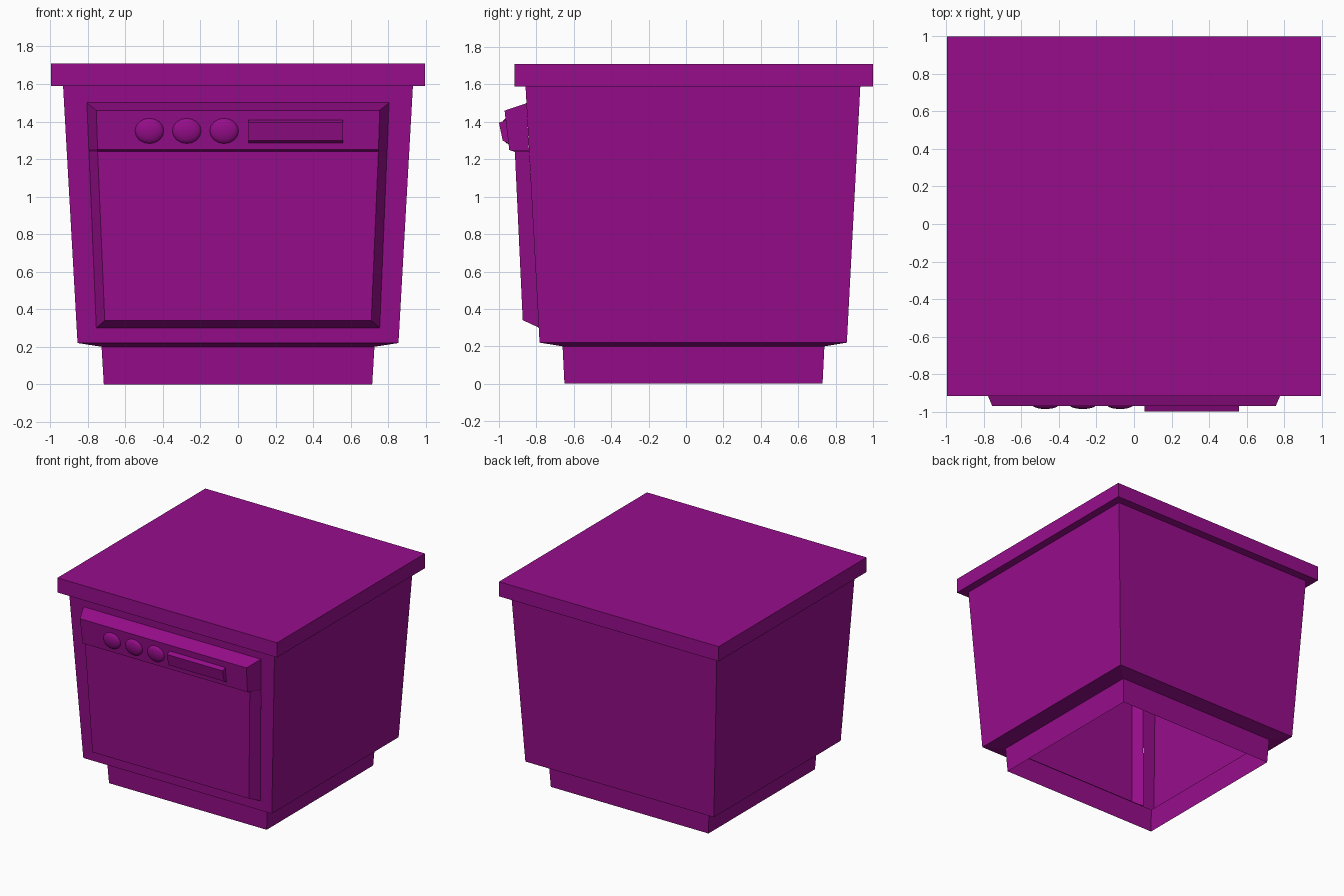
import bpy, bmesh, math

if "Cube" in bpy.data.objects:
    bpy.data.objects.remove(bpy.data.objects["Cube"])

mat = bpy.data.materials.new("purple")
mat.diffuse_color = (0.31, 0.004, 0.26, 1)
mat.use_nodes = True
mat.node_tree.nodes["Principled BSDF"].inputs["Base Color"].default_value = mat.diffuse_color


def finish(name, bm):
    bmesh.ops.remove_doubles(bm, verts=bm.verts, dist=1e-5)
    bmesh.ops.recalc_face_normals(bm, faces=bm.faces)
    me = bpy.data.meshes.new(name)
    bm.to_mesh(me)
    bm.free()
    ob = bpy.data.objects.new(name, me)
    bpy.context.collection.objects.link(ob)
    me.materials.append(mat)
    return ob


def bridge(bm, a, b):
    n = len(a)
    return [bm.faces.new((a[i], a[(i + 1) % n], b[(i + 1) % n], b[i])) for i in range(n)]


def loft(levels, cap=False):
    """Open shell through rectangles (half width, front y, back y, z)."""
    bm = bmesh.new()
    rings = [[bm.verts.new(p) for p in ((-w, f, z), (w, f, z), (w, b, z), (-w, b, z))]
             for w, f, b, z in levels]
    faces = [bridge(bm, a, b) for a, b in zip(rings, rings[1:])]
    if cap:
        bm.faces.new(rings[-1])
    return bm, rings, faces


# Plinth, open underneath
bm, _, _ = loft([(0.715, -0.65, 0.73, 0), (0.727, -0.66, 0.74, 0.2)])
finish("plinth", bm)

# Tapered hollow body with an opening in the front for the door
bm, rings, faces = loft([(0.727, -0.66, 0.74, 0.2), (0.855, -0.783, 0.86, 0.22),
                         (0.932, -0.858, 0.932, 1.59)])
bm.faces.remove(faces[1][0])
outer = [rings[1][0], rings[1][1], rings[2][1], rings[2][0]]
inner = [bm.verts.new(p) for p in ((-0.755, -0.787, 0.30), (0.755, -0.787, 0.30),
                                   (0.805, -0.853, 1.5), (-0.805, -0.853, 1.5))]
bridge(bm, outer, inner)
finish("body", bm)

# Worktop
bm, _, _ = loft([(0.932, -0.858, 0.932, 1.59), (0.996, -0.917, 1, 1.59),
                 (0.996, -0.917, 1, 1.71)], cap=True)
finish("worktop", bm)

# Door and control fascia: rows of (base x, y, z) and (front x, y, z)
rows = [((0.805, -0.853, 1.5), (0.755, -0.97, 1.46)),
        ((0.795, -0.840, 1.25), (0.748, -0.945, 1.25)),
        ((0.794, -0.839, 1.24), (0.748, -0.915, 1.24)),
        ((0.755, -0.787, 0.30), (0.71, -0.873, 0.34))]
bm = bmesh.new()
grid = [[bm.verts.new((s * p[0], p[1], p[2])) for s, p in ((-1, b), (-1, f), (1, f), (1, b))]
        for b, f in rows]
for r, q in zip(grid, grid[1:]):
    for i in range(3):
        bm.faces.new((r[i], r[i + 1], q[i + 1], q[i]))
bm.faces.new(grid[0])
bm.faces.new(grid[-1])
finish("door_panel", bm)

# Domed control knobs
tilt = math.atan2(0.025, 0.21)
for k in range(3):
    bm = bmesh.new()
    bmesh.ops.create_uvsphere(bm, u_segments=16, v_segments=10, radius=1)
    bmesh.ops.delete(bm, geom=[v for v in bm.verts if v.co.z < -0.01], context='VERTS')
    for f in bm.faces:
        f.smooth = True
    knob = finish(f"knob_{k + 1}", bm)
    knob.scale = (0.077, 0.068, 0.028)
    knob.rotation_euler = (math.pi / 2 + tilt, 0, 0)
    knob.location = (-0.472 + 0.199 * k, -0.957, 1.35)

# Handle bar
bm = bmesh.new()
back = [(-0.962, 1.41), (-0.949, 1.285)]
front = [(-1.0, 1.395), (-0.98, 1.30)]
loops = [[bm.verts.new(p) for p in ((0.055, t[0], t[1]), (0.56, t[0], t[1]),
                                    (0.56, b[0], b[1]), (0.055, b[0], b[1]))]
         for t, b in (back, front)]
bridge(bm, *loops)
bm.faces.new(loops[1])
finish("handle", bm)
